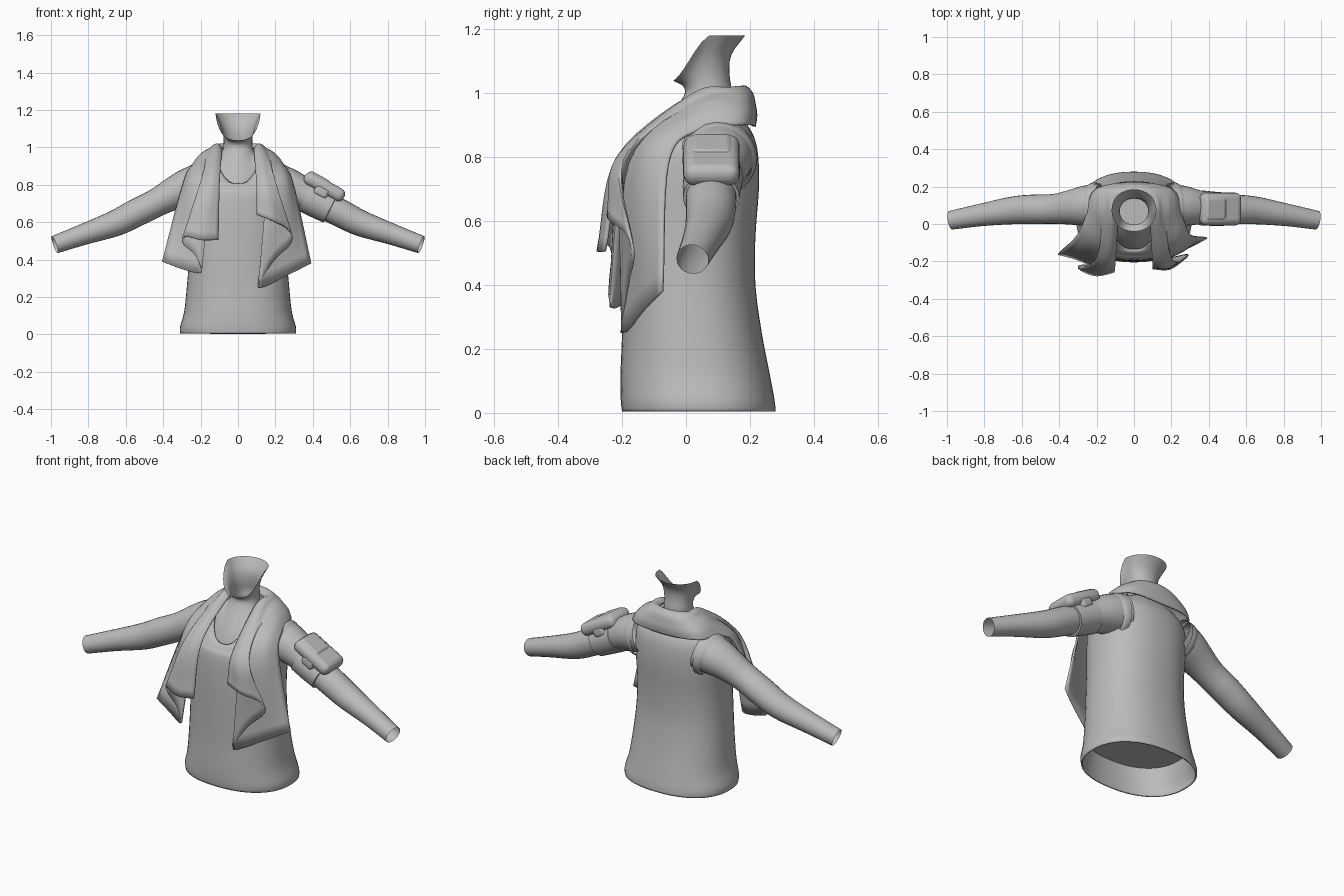
import bpy, math
from mathutils import Vector

if "Cube" in bpy.data.objects:
    bpy.data.objects.remove(bpy.data.objects["Cube"])

grey = bpy.data.materials.new("plain_grey")
grey.diffuse_color = (0.5, 0.5, 0.5, 1)
grey.use_nodes = True
grey.node_tree.nodes["Principled BSDF"].inputs["Base Color"].default_value = grey.diffuse_color


def make(name, verts, faces, angle=50):
    mesh = bpy.data.meshes.new(name)
    mesh.from_pydata([tuple(v) for v in verts], [], faces)
    obj = bpy.data.objects.new(name, mesh)
    bpy.context.collection.objects.link(obj)
    mesh.materials.append(grey)
    bpy.ops.object.select_all(action='DESELECT')
    obj.select_set(True)
    bpy.context.view_layer.objects.active = obj
    bpy.ops.object.mode_set(mode='EDIT')
    bpy.ops.mesh.select_all(action='SELECT')
    bpy.ops.mesh.normals_make_consistent(inside=False)
    bpy.ops.object.mode_set(mode='OBJECT')
    bpy.ops.object.shade_smooth_by_angle(angle=math.radians(angle))
    return obj


def loft(name, rings, closed=True):
    n = len(rings[0])
    m = n if closed else n - 1
    faces = [(i * n + j, i * n + (j + 1) % n, (i + 1) * n + (j + 1) % n, (i + 1) * n + j)
             for i in range(len(rings) - 1) for j in range(m)]
    return make(name, [v for r in rings for v in r], faces)


def smooth(pts, steps):
    """Catmull-Rom resampling of a list of equal-length tuples."""
    pts = [Vector(p) for p in pts]
    p = [pts[0] * 2 - pts[1]] + pts + [pts[-1] * 2 - pts[-2]]
    out = []
    for i in range(1, len(p) - 2):
        for s in range(steps):
            t = s / steps
            a, b, c, d = p[i - 1:i + 3]
            out.append(0.5 * (2 * b + (c - a) * t + (2 * a - 5 * b + 4 * c - d) * t ** 2
                              + (3 * b - a - 3 * c + d) * t ** 3))
    return out + [pts[-1]]


def thicken(obj, t, offset=-1):
    mod = obj.modifiers.new("thickness", 'SOLIDIFY')
    mod.thickness, mod.offset = t, offset


def body_ring(spec, n=48, ease=lambda f: f ** 1.3, square=0.87):
    """Oval ring: height, half width, front y, back y, dip of the front edge."""
    z, hx, yf, yb, dip = spec
    ring = []
    for k in range(n):
        a = 2 * math.pi * k / n
        c, s = math.cos(a), math.sin(a)
        x = hx * math.copysign(abs(c) ** square, c)
        y = (yf + yb) / 2 + (yb - yf) / 2 * math.copysign(abs(s) ** square, s)
        ring.append(Vector((x, y, z - dip * ease(max(0, -s)))))
    return ring


def limb_rings(path, n=24):
    rings = []
    for i, p in enumerate(path):
        t = Vector(path[min(i + 1, len(path) - 1)][:3]) - Vector(path[max(i - 1, 0)][:3])
        t.normalize()
        u = t.cross(Vector((0, 1, 0))).normalized()
        w = u.cross(t)
        rings.append([Vector(p[:3]) + p[3] * (math.cos(a) * u + 1.05 * math.sin(a) * w)
                      for a in (2 * math.pi * k / n for k in range(n))])
    return rings


# Sleeveless shirt with a scooped neckline
shirt = [(.004, .309, -.20, .28, 0), (.04, .31, -.204, .277, 0), (.12, .288, -.205, .262, 0),
         (.25, .274, -.20, .237, 0), (.4, .262, -.20, .217, 0), (.55, .256, -.20, .217, 0),
         (.7, .26, -.195, .228, .01), (.8, .26, -.185, .226, .04), (.865, .242, -.17, .212, .085),
         (.925, .18, -.15, .175, .12), (.965, .115, -.135, .145, .16)]
thicken(loft("shirt", [body_ring(s) for s in smooth(shirt, 3)]), .008)

# Body surface closing the inside of the shirt
floor = body_ring((.16, .272, -.19, .245, 0))
make("inner_body", floor, [tuple(range(len(floor)))])

# Upper chest and flared open neck
neck = [(.94, .125, -.135, .145, .165), (.965, .1, -.1, .138, .11), (.98, .084, -.04, .14, .04),
        (1.01, .077, -.005, .143, .015), (1.06, .078, -.008, .136, .04), (1.12, .093, -.022, .142, .09),
        (1.18, .12, -.04, .185, .142)]
loft("neck", [body_ring(s, 32, lambda f: (f + f * f * (3 - 2 * f)) / 2, 0.95) for s in smooth(neck, 3)])

# Arms, with a shirt edge around each root
arm = [(.18, .1, .81, .112), (.27, .096, .785, .102), (.35, .088, .75, .087),
       (.435, .08, .705, .076), (.545, .078, .65, .075), (.655, .072, .595, .07),
       (.82, .048, .537, .057), (.98, .02, .48, .048)]
hole = [(.2, .095, .795, .122), (.23, .095, .79, .118), (.245, .095, .786, .108)]
for side, sx in (("left", 1), ("right", -1)):
    for part, path, steps in (("arm", arm, 4), ("armhole_edge", hole, 2)):
        rings = [[Vector((v.x * sx, v.y, v.z)) for v in r] for r in limb_rings(smooth(path, steps))]
        loft(side + "_" + part, rings)

# Arm band
band = [(.36, .086, .742, .078), (.362, .086, .741, .089), (.43, .081, .706, .087),
        (.495, .079, .673, .084), (.497, .079, .672, .07)]
loft("arm_band", limb_rings(band))


def pouch_box(name, along, up, size, bevel):
    tilt = math.radians(29)
    center = Vector((.462 + along * math.cos(tilt) + up * math.sin(tilt), .08,
                     .79 - along * math.sin(tilt) + up * math.cos(tilt)))
    bpy.ops.mesh.primitive_cube_add(size=1, location=center, rotation=(0, tilt, 0))
    obj = bpy.context.object
    obj.name, obj.scale = name, size
    bpy.ops.object.transform_apply(location=False, rotation=False, scale=True)
    mod = obj.modifiers.new("round", 'BEVEL')
    mod.width, mod.segments = bevel, 4
    obj.data.materials.append(grey)
    bpy.ops.object.shade_smooth_by_angle(angle=math.radians(40))


# Pouch, its flap and the side straps
pouch_box("pouch", 0, 0, (.24, .175, .072), .032)
pouch_box("pouch_flap", -.045, .003, (.13, .13, .076), .02)
pouch_box("pouch_strap", 0, -.03, (.08, .178, .06), .02)

# Towel sections from the back of the neck to the hanging ends, inner to outer edge
back = [(0, .15, .995), (0, .165, 1.012), (0, .185, 1.018), (0, .2, 1.005), (0, .208, .99),
        (0, .213, .965), (0, .218, .93), (0, .213, .895)]
rear = [(.085, .12, .995), (.1, .13, 1.012), (.115, .145, 1.012), (.13, .16, .998), (.145, .168, .985),
        (.165, .175, .965), (.19, .182, .935), (.205, .183, .9)]
top = [(.088, .02, .975), (.11, .022, .995), (.135, .02, .985), (.15, .025, .972), (.165, .03, .965),
       (.185, .03, .955), (.225, .032, .925), (.258, .035, .882)]
chest = [(.1, -.192, .8), (.145, -.212, .8), (.195, -.2, .79), (.203, -.194, .79), (.185, -.188, .785),
         (.16, -.176, .78), (.255, -.13, .785), (.3, -.055, .78)]
left_end = [(.1, -.238, .64), (.19, -.24, .605), (.27, -.185, .56), (.285, -.165, .49),
            (.19, -.185, .395), (.11, -.2, .25), (.28, -.13, .325), (.39, -.075, .38)]
right_end = [(.105, -.255, .505), (.2, -.275, .505), (.285, -.245, .525), (.29, -.225, .48),
             (.225, -.235, .42), (.2, -.235, .33), (.3, -.19, .35), (.405, -.16, .39)]


def mirror(section):
    return [(-x, y, z) for x, y, z in section]


sections = [mirror(s) for s in (right_end, chest, top, rear)] + [back, rear, top, chest, left_end]
columns = [smooth([s[u] for s in sections], 7) for u in range(len(back))]
grid = [smooth([c[v] for c in columns], 4) for v in range(len(columns[0]))]
thicken(loft("towel", grid, closed=False), .01, 0)
